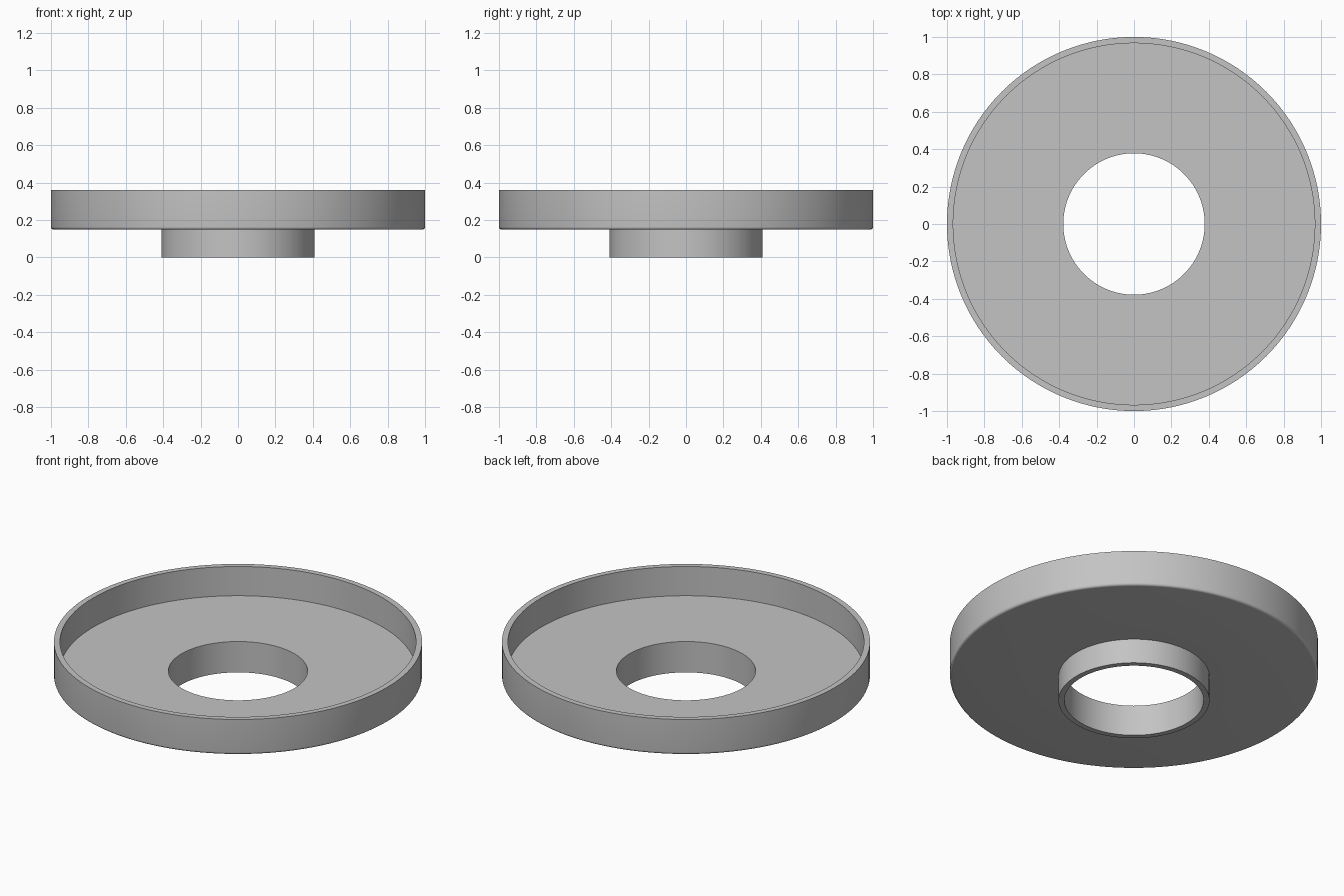
import bpy
import bmesh
from math import sin, cos, pi, radians

SEGMENTS = 128

cube = bpy.data.objects.get("Cube")
if cube:
    bpy.data.objects.remove(cube, do_unlink=True)

# Single grey material
grey = bpy.data.materials.new("plain grey")
grey.use_nodes = True
colour = (0.55, 0.55, 0.55, 1.0)
grey.diffuse_color = colour
grey.node_tree.nodes["Principled BSDF"].inputs["Base Color"].default_value = colour


def lathe(name, profile, material):
    """Revolve a closed (radius, height) profile around z."""
    bm = bmesh.new()
    rings = []
    for i in range(SEGMENTS):
        a = 2 * pi * i / SEGMENTS
        rings.append([bm.verts.new((r * cos(a), r * sin(a), z)) for r, z in profile])
    n = len(profile)
    for i in range(SEGMENTS):
        here, there = rings[i], rings[(i + 1) % SEGMENTS]
        for j in range(n):
            k = (j + 1) % n
            bm.faces.new((here[j], there[j], there[k], here[k]))
    bmesh.ops.recalc_face_normals(bm, faces=bm.faces)
    mesh = bpy.data.meshes.new(name)
    bm.to_mesh(mesh)
    bm.free()
    mesh.materials.append(material)
    obj = bpy.data.objects.new(name, mesh)
    bpy.context.collection.objects.link(obj)
    bpy.ops.object.select_all(action="DESELECT")
    obj.select_set(True)
    bpy.context.view_layer.objects.active = obj
    bpy.ops.object.shade_smooth_by_angle(angle=radians(30))
    return obj


# Shallow tray with a rounded lower edge and a hollow collar beneath
rim, wall, top = 1.0, 0.033, 0.36
base, floor = 0.148, 0.185
bore, collar = 0.378, 0.41
fillet, steps = 0.015, 6

rounded_edge = [
    (rim - fillet + fillet * sin(t), base + fillet - fillet * cos(t))
    for t in (pi / 2 * s / steps for s in range(steps + 1))
]
profile = (
    [(bore, 0), (collar, 0), (collar, base)]
    + rounded_edge
    + [(rim, top), (rim - wall, top), (rim - wall, floor), (bore, floor)]
)
lathe("flanged_tray", profile, grey)
